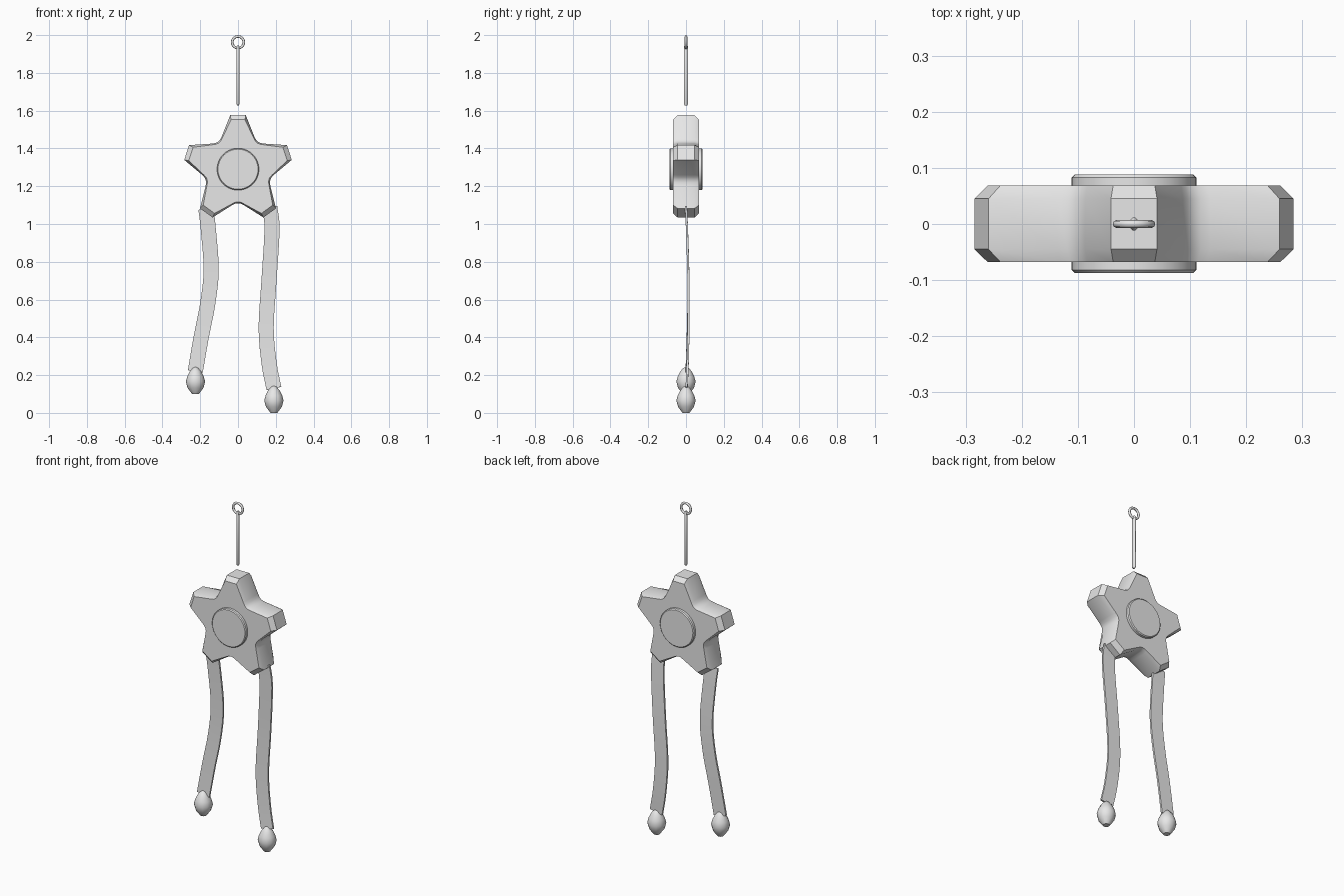
import bpy, bmesh
from math import sin, cos, pi, radians
from mathutils import Vector
from mathutils.geometry import interpolate_bezier

cube = bpy.data.objects.get("Cube")
if cube:
    bpy.data.objects.remove(cube, do_unlink=True)

grey = bpy.data.materials.new("light_grey")
grey.use_nodes = True
colour = (0.8, 0.8, 0.8, 1)
grey.diffuse_color = colour
grey.node_tree.nodes["Principled BSDF"].inputs["Base Color"].default_value = colour


def loft(name, rings, angle=35, closed=False):
    """Skin a list of point rings; cap the ends unless closed into a loop."""
    bm = bmesh.new()
    loops = [[bm.verts.new(p) for p in ring] for ring in rings]
    pairs = list(zip(loops, loops[1:]))
    if closed:
        pairs.append((loops[-1], loops[0]))
    else:
        bm.faces.new(loops[0])
        bm.faces.new(loops[-1])
    for a, b in pairs:
        for i in range(len(a)):
            j = (i + 1) % len(a)
            bm.faces.new((a[i], a[j], b[j], b[i]))
    bmesh.ops.recalc_face_normals(bm, faces=bm.faces)
    mesh = bpy.data.meshes.new(name)
    bm.to_mesh(mesh)
    bm.free()
    mesh.materials.append(grey)
    for p in mesh.polygons:
        p.use_smooth = True
    mesh.set_sharp_from_angle(angle=radians(angle))
    obj = bpy.data.objects.new(name, mesh)
    bpy.context.collection.objects.link(obj)
    return obj


def circle(r, n, place):
    return [place(r * cos(2 * pi * i / n), r * sin(2 * pi * i / n)) for i in range(n)]


CENTRE = 1.29


# Five-armed star body with blunt tips, rounded valleys and chamfered rims
def star_ring(y, tip, half, valley):
    pts = []
    for k in range(5):
        a = radians(90 + 72 * k)
        for side in (-half, half):
            pts.append((tip * cos(a) - side * sin(a), y, CENTRE + tip * sin(a) + side * cos(a)))
        for off, extra in ((-9, 0.012), (-4.5, 0.003), (0, 0), (4.5, 0.003), (9, 0.012)):
            b = a + radians(36 + off)
            r = valley + extra
            pts.append((r * cos(b), y, CENTRE + r * sin(b)))
    return pts


inner, outer = (0.262, 0.037, 0.172), (0.286, 0.041, 0.18)
loft("star_body", [star_ring(-0.068, *inner), star_ring(-0.045, *outer),
                   star_ring(0.045, *outer), star_ring(0.069, *inner)], 25)

# Round disc through the middle, standing proud on both faces
loft("centre_disc", [circle(r, 40, lambda u, v, y=y: (u, y, CENTRE + v))
                     for r, y in ((0.106, -0.087), (0.111, -0.082), (0.111, 0.083), (0.106, 0.088))])


# Flat dangling ribbons
def ribbon(name, path, width=0.08, thick=0.011):
    p = [Vector(q) for q in path]
    p = [2 * p[0] - p[1]] + p + [2 * p[-1] - p[-2]]
    line = []
    for a, b, c, d in zip(p, p[1:], p[2:], p[3:]):
        line += interpolate_bezier(b, b + (c - a) / 6, c - (d - b) / 6, c, 5)[:-1]
    line.append(p[-2])
    rings = []
    for i, c in enumerate(line):
        along = (line[min(i + 1, len(line) - 1)] - line[max(i - 1, 0)]).normalized()
        across = along.cross(Vector((0, 1, 0))).normalized() * width / 2
        deep = along.cross(across).normalized() * thick / 2
        rings.append([c + across + deep, c - across + deep, c - across - deep, c + across - deep])
    loft(name, rings)


ribbon("right_ribbon", [(-0.17, 0, 1.08), (-0.158, 0.005, 0.98), (-0.142, 0.012, 0.76),
                        (-0.16, 0.013, 0.58), (-0.195, 0.009, 0.4), (-0.226, 0.003, 0.22)])
ribbon("left_ribbon", [(0.168, 0, 1.09), (0.18, 0.005, 0.97), (0.164, 0.013, 0.7),
                       (0.149, 0.013, 0.45), (0.165, 0.009, 0.26), (0.19, 0.003, 0.13)])

# Egg-shaped beads at the ribbon ends
EGG = ((0.018, 0), (0.042, 0.032), (0.051, 0.065), (0.044, 0.092),
       (0.03, 0.12), (0.014, 0.138), (0.003, 0.143))
for name, x, base in (("right_bead", -0.225, 0.1), ("left_bead", 0.19, 0.0)):
    loft(name, [circle(r, 12, lambda u, v, z=z: (x + u, v, base + z)) for r, z in EGG], 50)

# Hanging cord with tapered ends, slightly deeper than wide
loft("hanging_cord", [circle(r, 10, lambda u, v, z=z: (u * 0.65, v, z))
                      for r, z in ((0.007, 1.628), (0.012, 1.636), (0.012, 1.938), (0.007, 1.946))], 50)

# Ring at the top of the cord
loft("top_ring", [circle(0.007, 8, lambda u, v, t=2 * pi * k / 16:
                         ((0.031 + u) * cos(t), v, 1.962 + (0.031 + u) * sin(t)))
                  for k in range(16)], 50, closed=True)
